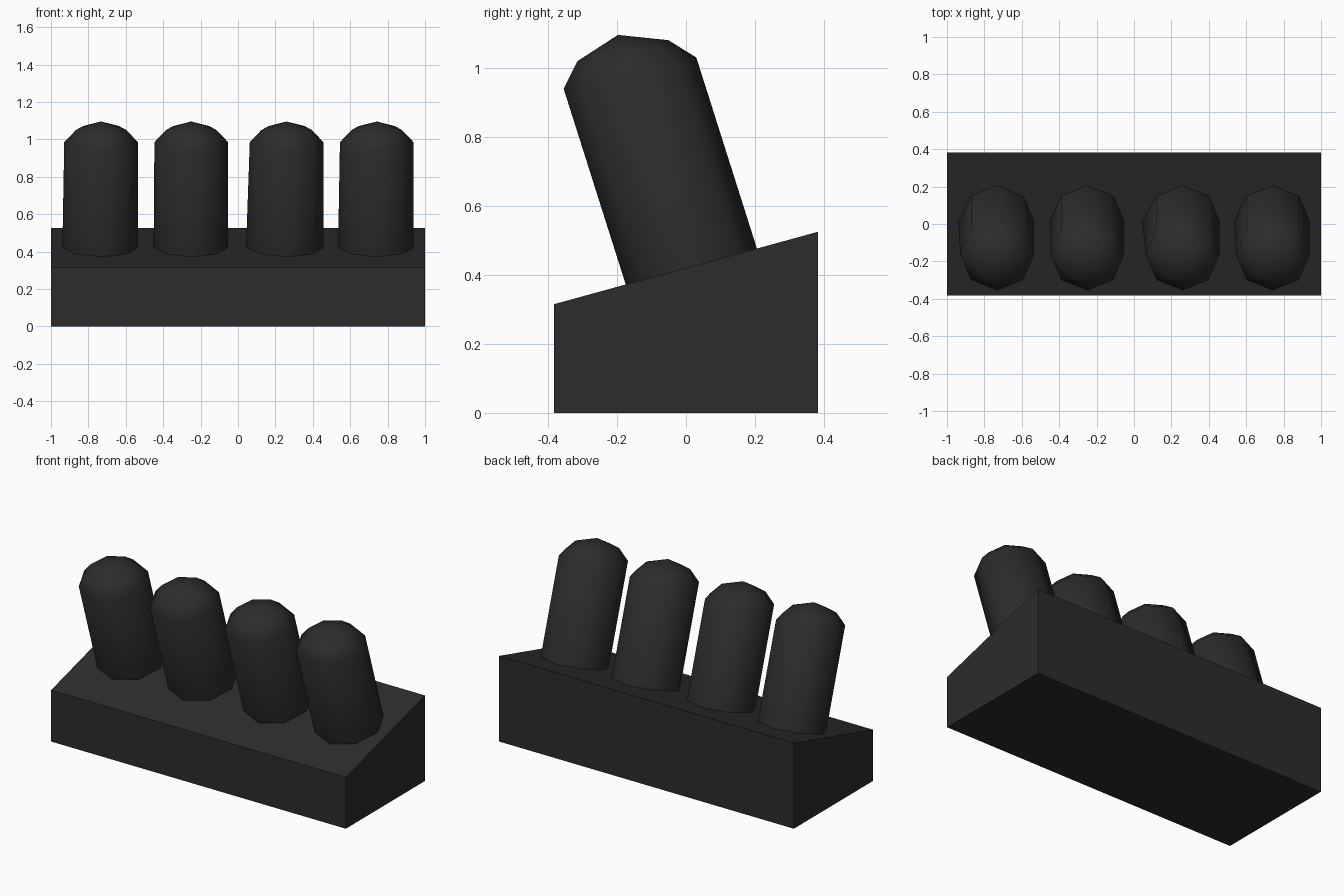
import bpy, bmesh
from math import sin, cos, pi, radians

if "Cube" in bpy.data.objects:
    bpy.data.objects.remove(bpy.data.objects["Cube"])

dark = bpy.data.materials.new("dark_grey")
dark.diffuse_color = (0.025, 0.025, 0.025, 1)
dark.use_nodes = True
dark.node_tree.nodes["Principled BSDF"].inputs["Base Color"].default_value = dark.diffuse_color


def finish(bm, name, smooth):
    bmesh.ops.recalc_face_normals(bm, faces=bm.faces)
    mesh = bpy.data.meshes.new(name)
    bm.to_mesh(mesh)
    bm.free()
    for p in mesh.polygons:
        p.use_smooth = smooth and len(p.vertices) < 5
    mesh.materials.append(dark)
    obj = bpy.data.objects.new(name, mesh)
    bpy.context.collection.objects.link(obj)
    return obj


# Wedge base: side profile extruded along x
bm = bmesh.new()
profile = [(-0.383, 0), (0.383, 0), (0.383, 0.525), (-0.383, 0.315)]
face = bm.faces.new([bm.verts.new((-1, y, z)) for y, z in profile])
ext = bmesh.ops.extrude_face_region(bm, geom=[face])
bmesh.ops.translate(bm, vec=(2, 0, 0),
                    verts=[v for v in ext["geom"] if isinstance(v, bmesh.types.BMVert)])
finish(bm, "wedge_base", False)

# Leaning eight-sided pegs with domed tops
SIDES, TILT, OFFSET = 8, radians(17.6), 0.143
# radius, height along the axis, slant of the ring
RINGS = [(0.197, 0.397, -0.048), (0.197, 0.988, -0.077), (0.135, 1.056, -0.08)]


def peg(name, cx, flare):
    bm = bmesh.new()

    def point(x, n, d):
        n += OFFSET
        return bm.verts.new((cx + x, n * cos(TILT) - d * sin(TILT),
                             n * sin(TILT) + d * cos(TILT)))

    loops = []
    for i, (r, h, slant) in enumerate(RINGS):
        loop = []
        for k in range(SIDES):
            a = 2 * pi * k / SIDES
            n = r * sin(a)
            loop.append(point(r * cos(a), n, h + slant * n))
        if i == 0:
            loop[SIDES // 2].co.x -= flare  # slight bulge at the foot
        loops.append(loop)
    tip = point(0, 0, 1.104)
    bm.faces.new(loops[0])
    for k in range(SIDES):
        j = (k + 1) % SIDES
        for low, high in zip(loops, loops[1:]):
            bm.faces.new((low[k], low[j], high[j], high[k]))
        bm.faces.new((loops[-1][k], loops[-1][j], tip))
    finish(bm, name, True)


for i, (cx, flare) in enumerate([(-0.732, 0.01), (-0.25, 0.004), (0.26, 0.02), (0.742, 0.01)]):
    peg(f"peg_{i + 1}", cx, flare)
